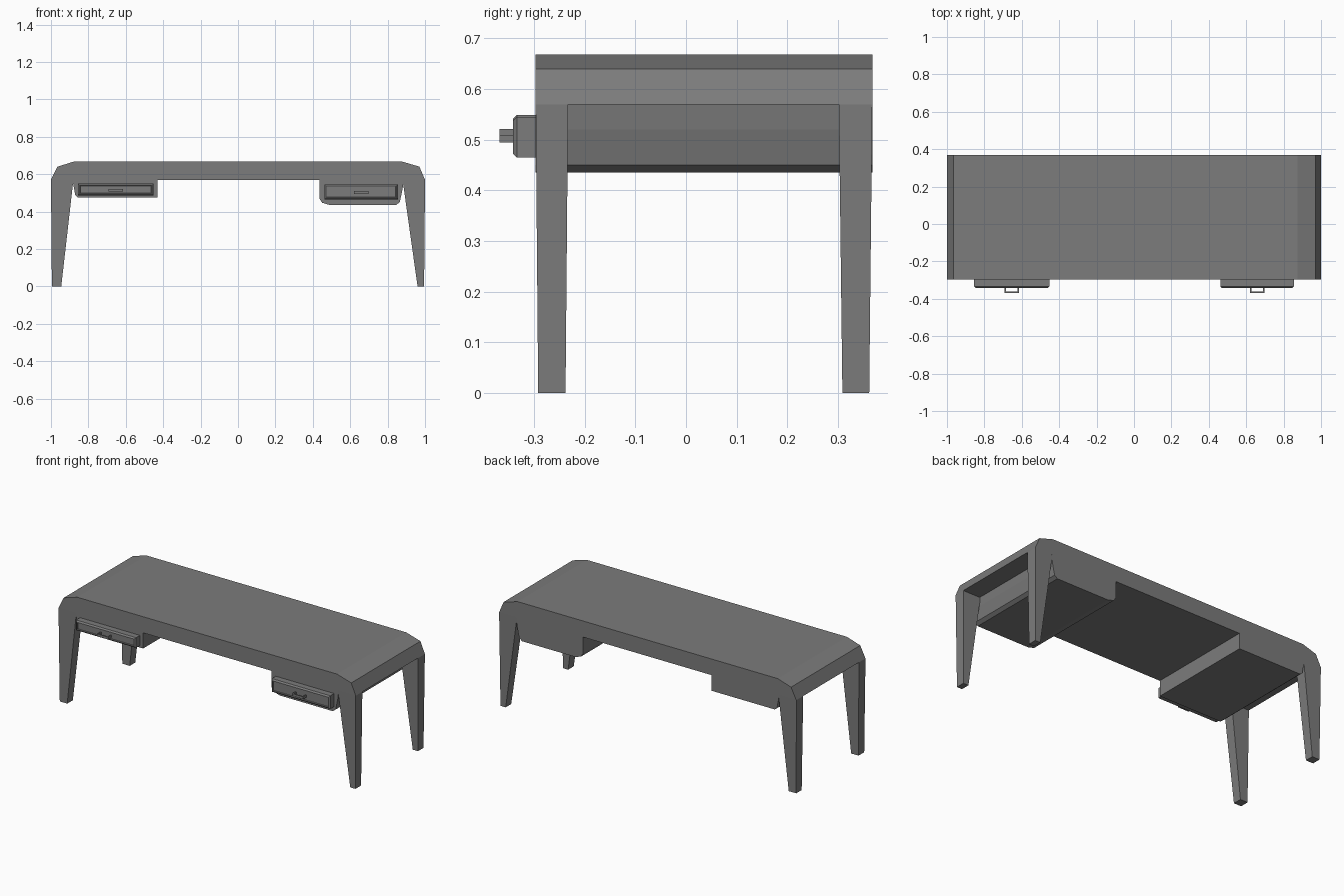
import bpy, bmesh
from mathutils import Vector

cube = bpy.data.objects.get("Cube")
if cube:
    bpy.data.objects.remove(cube, do_unlink=True)

grey = bpy.data.materials.new("mid grey")
grey.use_nodes = True
grey.diffuse_color = (0.2, 0.2, 0.2, 1)
grey.node_tree.nodes["Principled BSDF"].inputs["Base Color"].default_value = (0.2, 0.2, 0.2, 1)

FRONT, BACK, UNDER = -0.297, 0.368, 0.57


def finish(name, bm):
    bmesh.ops.recalc_face_normals(bm, faces=bm.faces)
    mesh = bpy.data.meshes.new(name)
    bm.to_mesh(mesh)
    bm.free()
    mesh.materials.append(grey)
    obj = bpy.data.objects.new(name, mesh)
    bpy.context.collection.objects.link(obj)
    return obj


def extrude_profile(name, points, y0, y1):
    bm = bmesh.new()
    face = bm.faces.new([bm.verts.new((x, y0, z)) for x, z in points])
    new = bmesh.ops.extrude_face_region(bm, geom=[face])["geom"]
    bmesh.ops.translate(bm, vec=(0, y1 - y0, 0),
                        verts=[v for v in new if isinstance(v, bmesh.types.BMVert)])
    return finish(name, bm)


def add_box(bm, x0, x1, y0, y1, z0, z1):
    verts = bmesh.ops.create_cube(bm, size=1)["verts"]
    for v in verts:
        v.co = Vector((x1 if v.co.x > 0 else x0, y1 if v.co.y > 0 else y0, z1 if v.co.z > 0 else z0))
    return verts


# Desk top and both drawer housings share one outline
extrude_profile("desk_body", [
    (-1, UNDER), (-0.965, 0.64), (-0.875, 0.668), (0.875, 0.668), (0.97, 0.64), (1, UNDER),
    (0.885, UNDER), (0.88, 0.52), (0.865, 0.45), (0.845, 0.435), (0.49, 0.435),
    (0.45, 0.447), (0.435, 0.47), (0.435, UNDER),
    (-0.43, UNDER), (-0.43, 0.475), (-0.855, 0.475), (-0.87, 0.487), (-0.885, UNDER),
], FRONT, BACK)

# Tapered legs
for side, side_name, foot_in in ((-1, "right", 0.945), (1, "left", 0.96)):
    for name, y0, y1, foot0, foot1 in (("front", FRONT, -0.233, -0.292, -0.238),
                                       ("back", 0.302, BACK, 0.309, 0.362)):
        bm = bmesh.new()
        for v in add_box(bm, 0, 1, 0, 1, 0, UNDER):
            top, outer, rear = v.co.z > 0.1, v.co.x > 0.5, v.co.y > 0.5
            v.co.x = side * ((1 if outer else 0.88) if top else (0.995 if outer else foot_in))
            v.co.y = (y1 if rear else y0) if top else (foot1 if rear else foot0)
        finish(f"{side_name}_{name}_leg", bm)

# Drawers with a framed front and a loop handle
for name, x0, x1, z0, z1, hz in (("right", -0.855, -0.452, 0.487, 0.549, 0.514),
                                 ("left", 0.462, 0.855, 0.465, 0.545, 0.502)):
    bm = bmesh.new()
    add_box(bm, x0, x1, -0.342, FRONT + 0.02, z0, z1)
    front = min(bm.faces, key=lambda f: f.calc_center_median().y)
    bmesh.ops.bevel(bm, geom=list(front.edges), offset=0.008, segments=1, affect='EDGES')
    front = min(bm.faces, key=lambda f: f.calc_center_median().y)
    bmesh.ops.inset_region(bm, faces=[front], thickness=0.004)
    bmesh.ops.inset_region(bm, faces=[front], thickness=0.002, depth=-0.006)
    finish(name + "_drawer", bm)

    mid = (x0 + x1) / 2
    bm = bmesh.new()
    add_box(bm, mid - 0.038, mid + 0.038, -0.368, -0.361, hz - 0.007, hz + 0.007)
    for x in (mid - 0.038, mid + 0.031):
        add_box(bm, x, x + 0.007, -0.361, -0.33, hz - 0.007, hz + 0.007)
    finish(name + "_drawer_handle", bm)
